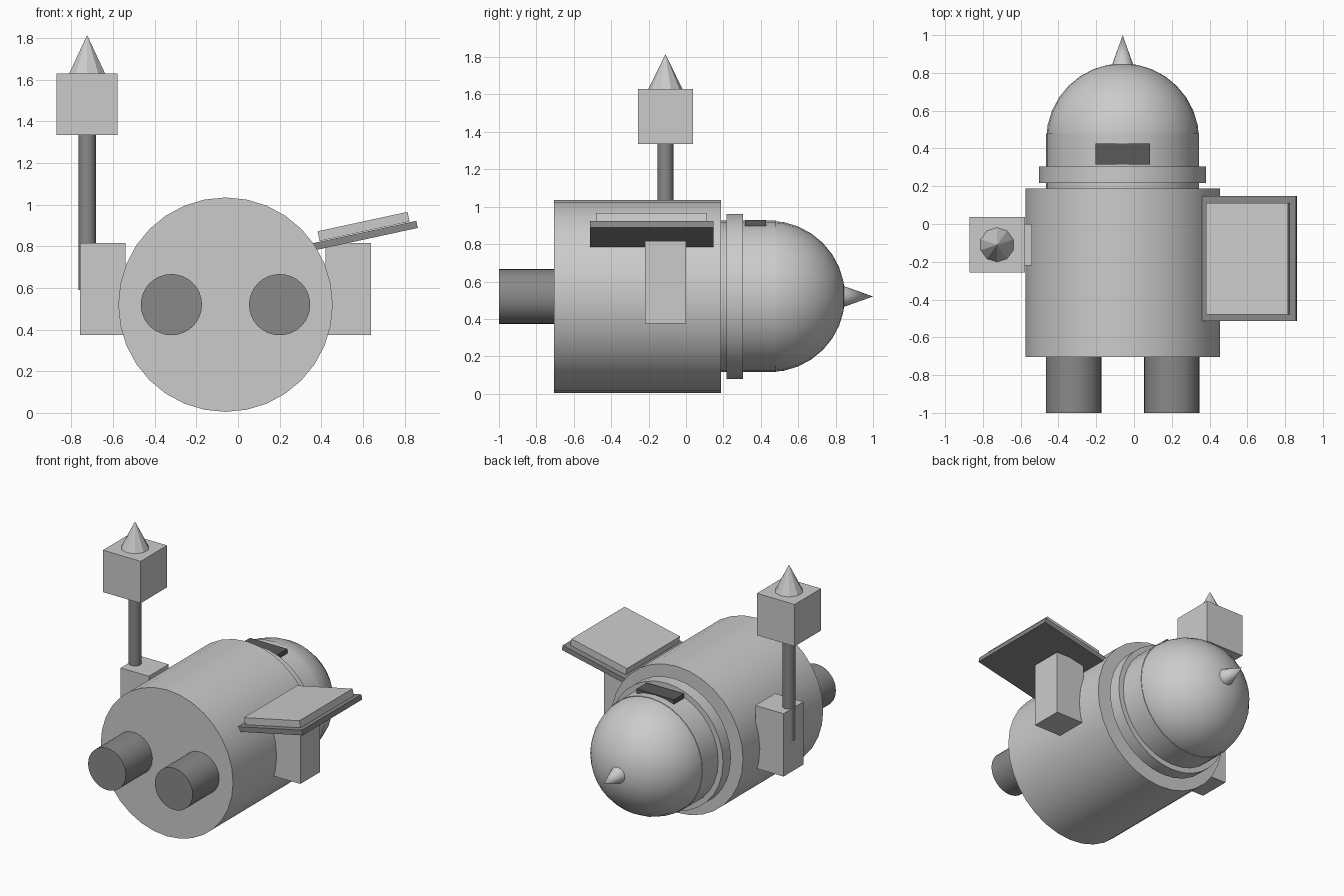
import bpy
from math import radians, pi, sin, cos

if "Cube" in bpy.data.objects:
    bpy.data.objects.remove(bpy.data.objects["Cube"])

CX, CZ = -0.06, 0.52      # long axis of the body

dark = bpy.data.materials.new("dark_grey")
dark.diffuse_color = (0.25, 0.25, 0.25, 1)
dark.use_nodes = True
dark.node_tree.nodes["Principled BSDF"].inputs["Base Color"].default_value = dark.diffuse_color
black = bpy.data.materials.new("near_black")
black.diffuse_color = (0.1, 0.1, 0.1, 1)
black.use_nodes = True
black.node_tree.nodes["Principled BSDF"].inputs["Base Color"].default_value = black.diffuse_color


def finish(name, mat=None, smooth=True):
    o = bpy.context.object
    o.name = name
    if smooth:
        bpy.ops.object.shade_smooth_by_angle(angle=radians(30))
    if mat:
        o.data.materials.append(mat)
    return o


def box(name, x, y, z, mat=None):
    """Box from (min, max) ranges."""
    lo, hi = zip(x, y, z)
    bpy.ops.mesh.primitive_cube_add(size=1, location=[(a + b) / 2 for a, b in zip(lo, hi)])
    bpy.context.object.scale = [b - a for a, b in zip(lo, hi)]
    return finish(name, mat, False)


def y_cone(name, x, y0, y1, r0, r1, mat=None, n=32):
    """Cylinder or cone along +y, at the body's axis height."""
    bpy.ops.mesh.primitive_cone_add(vertices=n, radius1=r0, radius2=r1, depth=y1 - y0,
                                    location=(x, (y0 + y1) / 2, CZ), rotation=(-pi / 2, 0, 0))
    return finish(name, mat)


# Body, neck, collar and nose
y_cone("body", CX, -0.705, 0.187, 0.515, 0.515)
y_cone("neck", CX, 0.18, 0.48, 0.405, 0.405)
y_cone("collar", CX, 0.217, 0.305, 0.442, 0.442)
y_cone("nose_spike", CX, 0.84, 1.0, 0.057, 0, n=16)

# Dome head
bpy.ops.mesh.primitive_uv_sphere_add(segments=32, ring_count=16, radius=0.405,
                                     location=(CX, 0.445, CZ), rotation=(-pi / 2, 0, 0))
finish("dome")

# Eye slot
box("visor", (-0.205, 0.085), (0.315, 0.427), (0.898, 0.93), black)

# Legs and shoulder blocks, mirrored about the body axis
for s, side in ((-1, "left"), (1, "right")):
    y_cone(side + "_leg", CX + s * 0.26, -1.0, -0.69, 0.147, 0.147, dark)
    xs = sorted((CX + s * 0.48, CX + s * 0.70))
    box(side + "_arm", xs, (-0.22, 0.0), (0.375, 0.817))

# Hammer: handle, head block and spike
HX, HY = -0.725, -0.11
bpy.ops.mesh.primitive_cylinder_add(vertices=16, radius=0.042, depth=0.77, location=(HX, HY, 0.975))
finish("hammer_handle", dark)
box("hammer_head", (HX - 0.147, HX + 0.147), (HY - 0.147, HY + 0.147), (1.335, 1.63))
bpy.ops.mesh.primitive_cone_add(vertices=10, radius1=0.092, depth=0.187, location=(HX, HY, 1.7215))
finish("hammer_spike", smooth=False)

# Tilted shield: backing slab and raised plate
tilt = radians(12.2)
base = box("shield_back", (0.358, 0.866), (-0.513, 0.148), (0.8345, 0.8695), dark)
base.rotation_euler.y = -tilt
plate = box("shield_plate", (0.0, 0.442), (-0.48, 0.111), (0, 0.048))
plate.location.x = 0.612 - 0.0415 * sin(tilt)
plate.location.z = 0.852 + 0.0415 * cos(tilt) + 0.003
plate.rotation_euler.y = -tilt
